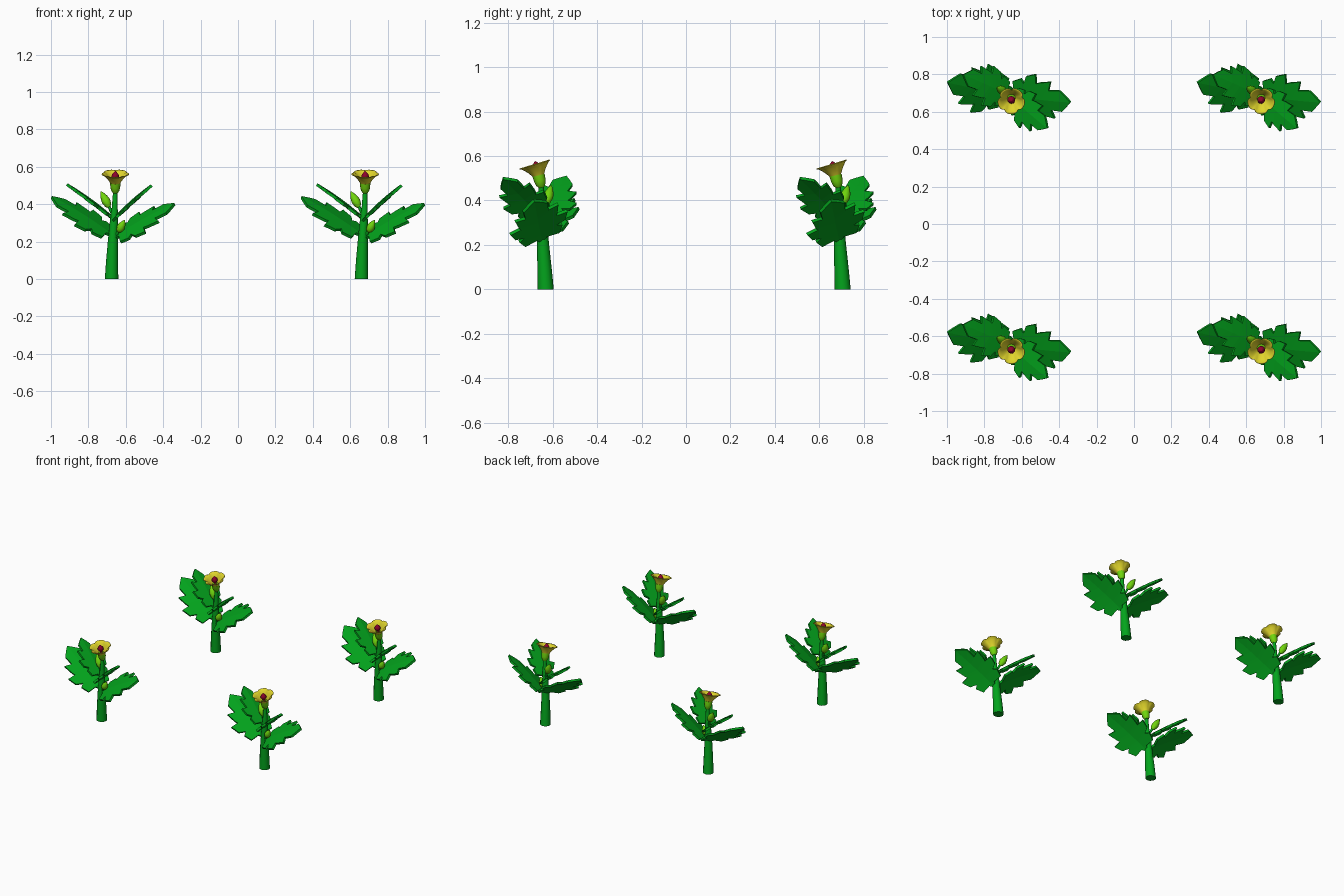
import bpy, bmesh, math
from mathutils import Vector

if "Cube" in bpy.data.objects:
    bpy.data.objects.remove(bpy.data.objects["Cube"])


def material(name, rgb):
    m = bpy.data.materials.new(name)
    m.diffuse_color = (*rgb, 1)
    m.use_nodes = True
    m.node_tree.nodes["Principled BSDF"].inputs["Base Color"].default_value = m.diffuse_color
    return m


GREEN = material("leaf green", (0.001, 0.37, 0.012))
LIME = material("bud lime", (0.16, 0.66, 0.004))
YELLOW = material("petal yellow", (0.75, 0.67, 0.025))
RED = material("stamen red", (0.27, 0.001, 0.025))


def finish(name, bm, mat, origin, thickness=0, smooth=True):
    bmesh.ops.recalc_face_normals(bm, faces=bm.faces)
    me = bpy.data.meshes.new(name)
    bm.to_mesh(me)
    bm.free()
    me.materials.append(mat)
    ob = bpy.data.objects.new(name, me)
    bpy.context.collection.objects.link(ob)
    ob.location = origin
    if thickness:
        mod = ob.modifiers.new("thickness", "SOLIDIFY")
        mod.thickness = thickness
        mod.offset = 0
    if smooth:
        bpy.ops.object.select_all(action="DESELECT")
        ob.select_set(True)
        bpy.context.view_layer.objects.active = ob
        bpy.ops.object.shade_smooth_by_angle(angle=math.radians(50))
    return ob


def tube(name, stations, mat, origin, sides=12):
    """Closed tube through (x, y, z, radius) stations."""
    bm = bmesh.new()
    pts = [Vector(s[:3]) for s in stations]
    rings = []
    for i, s in enumerate(stations):
        d = (pts[min(i + 1, len(pts) - 1)] - pts[max(i - 1, 0)]).normalized()
        if i == 0 and s[2] == 0:
            d = Vector((0, 0, 1))           # flat foot on the ground
        a = Vector((0, 1, 0)).cross(d).normalized()
        b = d.cross(a)
        rings.append([bm.verts.new(pts[i] + s[3] * (a * math.cos(t) + b * math.sin(t)))
                      for t in (2 * math.pi * k / sides for k in range(sides))])
    for r, q in zip(rings, rings[1:]):
        for k in range(sides):
            n = (k + 1) % sides
            bm.faces.new((r[k], r[n], q[n], q[k]))
    bm.faces.new(rings[0][::-1])
    bm.faces.new(rings[-1])
    return finish(name, bm, mat, origin)


def pod(name, start, end, radius, mat, origin):
    """Swollen bud between two points."""
    a, b = Vector(start), Vector(end)
    prof = [(0, .3), (.15, .75), (.4, 1), (.65, .8), (.85, .45), (1, .12)]
    return tube(name, [(*a.lerp(b, t), radius * r) for t, r in prof], mat, origin)


# half outline of a lobed leaf: (length, half width, matching point on midrib)
OUTLINE = [(0, .025, 0), (.07, .07, .05), (.06, .24, .09), (.20, .30, .14), (.25, .23, .19),
           (.30, .35, .24), (.46, .40, .30), (.46, .25, .38), (.52, .27, .44),
           (.70, .30, .52), (.66, .16, .60), (.84, .17, .70), (.92, .09, .84)]


def leaf(name, base, tip, side, width, origin):
    base, tip, side = Vector(base), Vector(tip), Vector(side)
    length = (tip - base).length
    d = (tip - base).normalized()
    side = (side - d * side.dot(d)).normalized()
    up = d.cross(side)
    if up.z < 0:
        up = -up

    def point(u, v):
        lift = 0.09 * u * (1 - u) - 0.07 * abs(v)
        return base + length * (d * u + side * v * width + up * lift)

    bm = bmesh.new()
    mid = [bm.verts.new(point(m, 0)) for _, _, m in OUTLINE]
    end = bm.verts.new(tip)
    for sgn in (1, -1):
        rim = [bm.verts.new(point(u, v * sgn)) for u, v, _ in OUTLINE]
        for i in range(len(rim) - 1):
            bm.faces.new((mid[i], rim[i], rim[i + 1], mid[i + 1]))
        bm.faces.new((mid[-1], rim[-1], end))
    return finish(name, bm, GREEN, origin, 0.015, False)


def petals(origin):
    """Five-petalled trumpet, tilted to the front."""
    base, axis = Vector((.012, .011, .492)), Vector((0, -.3, 1)).normalized()
    a = Vector((1, 0, 0))
    b = axis.cross(a)
    n = 40
    bm = bmesh.new()
    rings = []
    for h, r, scallop in [(0, .015, 0), (.022, .024, 0), (.043, .038, .04),
                          (.060, .053, .08), (.072, .066, .13), (.074, .073, .17)]:
        ring = []
        for k in range(n):
            t = 2 * math.pi * k / n
            lobe = abs(math.cos(2.5 * (t + math.pi / 2)))
            rr = r * (1 - scallop * (1 - lobe) ** 2)
            ring.append(bm.verts.new(base + axis * h + rr * (a * math.cos(t) + b * math.sin(t))))
        rings.append(ring)
    for r, q in zip(rings, rings[1:]):
        for k in range(n):
            m = (k + 1) % n
            bm.faces.new((r[k], r[m], q[m], q[k]))
    bm.faces.new(rings[0])
    return finish("flower_petals", bm, YELLOW, origin, 0.004)


def plant(o):
    # stem and stalks
    tube("stem", [(-.008, .037, 0, .036), (-.005, .031, .1, .032), (-.001, .025, .2, .027),
                  (.004, .021, .3, .022), (.009, .018, .38, .016), (.012, .016, .48, .011)],
         GREEN, o)
    tube("upper_bud_stalk", [(.004, .02, .33, .009), (-.012, .03, .365, .008),
                             (-.024, .04, .395, .008)], GREEN, o, 8)
    tube("lower_bud_stalk", [(0, .02, .22, .009), (.02, .01, .24, .008),
                             (.032, .004, .262, .008)], GREEN, o, 8)
    # buds
    pod("upper_bud", (-.02, .037, .382), (-.064, .062, .467), .024, LIME, o)
    pod("lower_bud", (.028, .006, .25), (.062, -.006, .315), .022, LIME, o)
    # leaves
    leaf("lower_left_leaf", (-.01, .03, .235), (-.33, .09, .437), (.03, .25, .11), .93, o)
    leaf("lower_right_leaf", (.01, .02, .22), (.33, -.016, .40), (.03, .25, .14), .95, o)
    leaf("upper_left_leaf", (0, .02, .325), (-.247, .13, .505), (0, 1, 0), .86, o)
    leaf("upper_right_leaf", (.01, .015, .325), (.207, -.155, .50), (0, 1, 0), .86, o)
    # flower
    tube("calyx", [(.012, .018, .458, .012), (.012, .015, .470, .021),
                   (.012, .011, .488, .026), (.012, .005, .513, .028)], LIME, o)
    petals(o)
    tube("stamen_column", [(.012, .01, .49, .009), (.012, -.006, .55, .009)], RED, o, 8)
    pod("stamen_head", (.012, -.001, .53), (.012, -.010, .576), .021, RED, o)


for sx in (-1, 1):
    for sy in (-1, 1):
        plant((.668 * sx, .668 * sy, 0))
